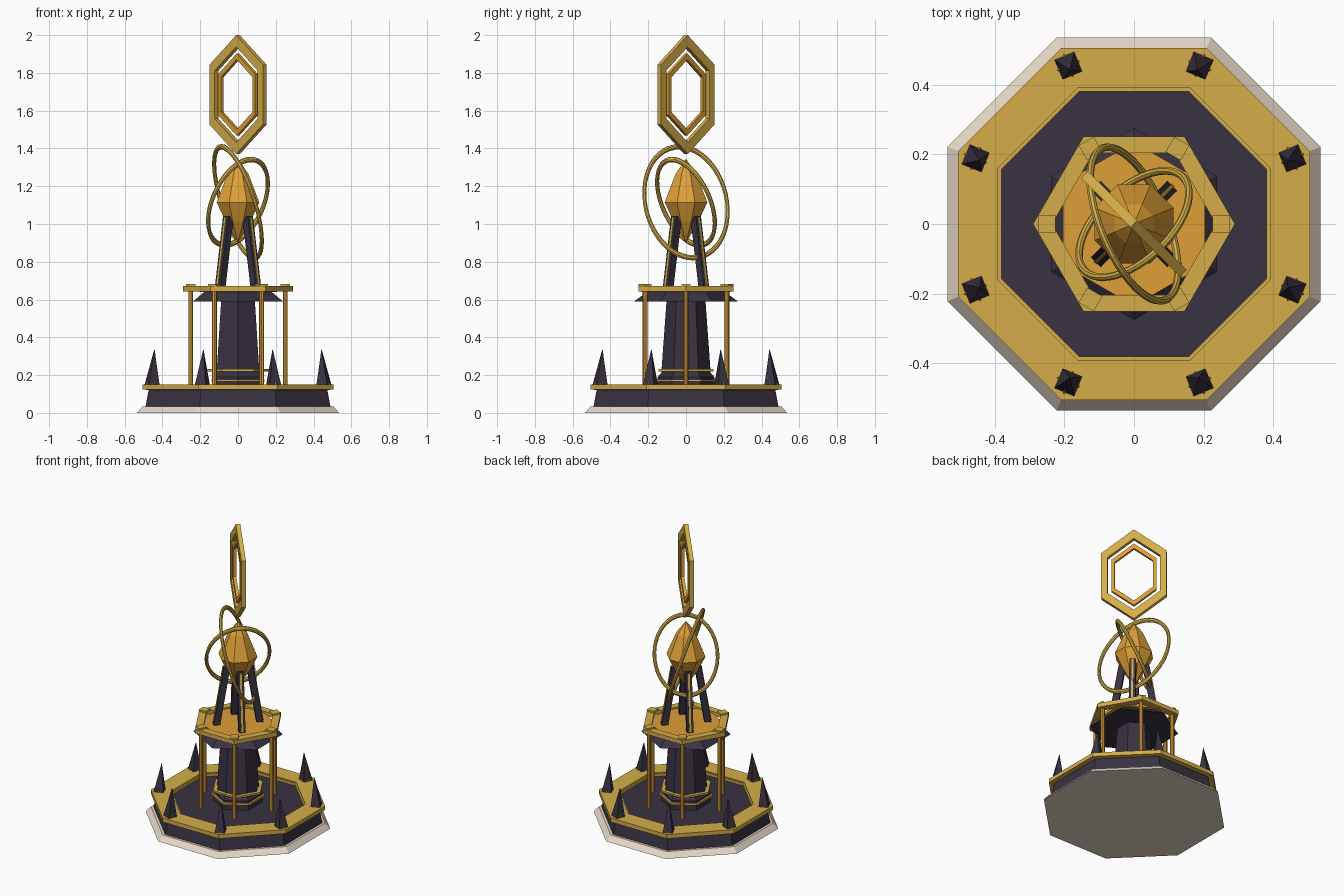
import bpy, bmesh
from math import cos, sin, pi, radians
from mathutils import Matrix, Vector

if "Cube" in bpy.data.objects:
    bpy.data.objects.remove(bpy.data.objects["Cube"])


def mat(name, col):
    m = bpy.data.materials.new(name)
    m.diffuse_color = (*col, 1)
    m.use_nodes = True
    m.node_tree.nodes["Principled BSDF"].inputs["Base Color"].default_value = m.diffuse_color
    return m


GOLD = mat("gold", (0.66, 0.42, 0.065))
AMBER = mat("amber", (0.73, 0.35, 0.038))
DARK = mat("dark_stone", (0.042, 0.032, 0.055))
CREAM = mat("pale_stone", (0.80, 0.70, 0.58))


def lathe(name, profile, n, material, rot=0.0, closed=False, matrix=None):
    """Revolve (radius, z) points in n flat sides; closed profiles make rings."""
    bm = bmesh.new()
    rows = []
    for r, z in profile:
        if r == 0:
            rows.append([bm.verts.new((0, 0, z))] * n)
        else:
            rows.append([bm.verts.new((r * cos(rot + 2 * pi * i / n), r * sin(rot + 2 * pi * i / n), z))
                         for i in range(n)])
    pairs = list(zip(rows, rows[1:]))
    if closed:
        pairs.append((rows[-1], rows[0]))
    for a, b in pairs:
        for i in range(n):
            j = (i + 1) % n
            bm.faces.new(list(dict.fromkeys((a[i], a[j], b[j], b[i]))))
    if not closed:
        for row, (r, _) in zip((rows[0], rows[-1]), (profile[0], profile[-1])):
            if r > 0:
                bm.faces.new(row)
    if matrix:
        bm.transform(matrix)
    bmesh.ops.recalc_face_normals(bm, faces=bm.faces)
    me = bpy.data.meshes.new(name)
    bm.to_mesh(me)
    bm.free()
    me.materials.append(material)
    ob = bpy.data.objects.new(name, me)
    bpy.context.collection.objects.link(ob)
    return ob


def ring(name, r_in, r_out, z0, z1, n, material, rot=0.0, matrix=None):
    return lathe(name, [(r_in, z0), (r_out, z0), (r_out, z1), (r_in, z1)], n, material, rot, True, matrix)


def beam(name, a, b, w, d, material):
    """Square bar from a to b, its width tangential and its depth radial."""
    a, b = Vector(a), Vector(b)
    z = (b - a).normalized()
    y = z.cross(Vector((a.x, a.y, 0))).normalized()
    x = y.cross(z)
    m = Matrix((x * d, y * w, z * (b - a).length)).transposed().to_4x4()
    m.translation = a
    return lathe(name, [(0.5 ** 0.5, 0), (0.5 ** 0.5, 1)], 4, material, pi / 4, matrix=m)


def polar(r, ang, z):
    return Vector((r * cos(ang), r * sin(ang), z))


E = pi / 8
A8 = 1 / cos(E)      # octagon apothem to corner radius

# Octagonal base
lathe("base_plinth", [(0.535 * A8, 0), (0.505 * A8, 0.035)], 8, CREAM, E)
lathe("base_body", [(0.49 * A8, 0.03), (0.472 * A8, 0.128)], 8, DARK, E)
lathe("base_gold_rim", [(0.39 * A8, 0.12), (0.505 * A8, 0.123), (0.505 * A8, 0.15),
                        (0.39 * A8, 0.15)], 8, GOLD, E, True)
ring("base_inner_trim", 0.38 * A8, 0.391 * A8, 0.12, 0.144, 8, GOLD, E)

# Corner spikes, leaning slightly inward, with gold feet
for i in range(8):
    a = E + i * pi / 4
    lean = Matrix.Translation(polar(0.492, a, 0.148)) @ Matrix.Rotation(a, 4, 'Z') \
        @ Matrix.Rotation(radians(-4), 4, 'Y')
    lathe("corner_spike", [(0.043, 0), (0, 0.192)], 4, DARK, pi / 4, matrix=lean)
    lathe("spike_foot", [(0.036, 0), (0, 0.09)], 4, GOLD, 0, matrix=lean)

# Hexagonal column with foot and two collars
H = pi / 6
lathe("column_foot", [(0.15, 0.12), (0.15, 0.19), (0.133, 0.21)], 6, DARK, H)
lathe("column", [(0.135, 0.15), (0.102, 0.61)], 6, DARK, H)
ring("lower_collar", 0.14, 0.163, 0.165, 0.178, 6, GOLD, H)
ring("upper_collar", 0.14, 0.168, 0.22, 0.232, 6, GOLD, 0)

# Platform: dark skirt, amber deck and gold frame
lathe("platform_skirt", [(0.275, 0.59), (0.20, 0.645)], 6, DARK, H)
lathe("platform_deck", [(0.235, 0.64), (0.235, 0.66)], 6, AMBER, H)
ring("platform_frame", 0.235, 0.29, 0.643, 0.671, 6, GOLD)

# Slim pillars with square caps
for i in range(6):
    a = i * pi / 3
    lathe("pillar", [(0.013, 0.125), (0.013, 0.65)], 8, AMBER,
          matrix=Matrix.Translation(polar(0.25, a, 0)))
    beam("pillar_cap", polar(0.25, a, 0.665), polar(0.25, a, 0.682), 0.05, 0.05, GOLD)

# Four leaning legs that hold the crystal, each with a gold strip
for i in range(4):
    a = pi / 4 + i * pi / 2
    beam("crystal_leg", polar(0.135, a, 0.655), polar(0.072, a, 1.04), 0.04, 0.04, DARK)
    beam("leg_strip", polar(0.154, a, 0.665), polar(0.093, a, 1.035), 0.012, 0.008, GOLD)

# Faceted crystal
lathe("crystal", [(0, 0.90), (0.072, 1.015), (0.122, 1.115), (0.06, 1.265), (0, 1.345)], 8, AMBER, E)

# Tilted orbit rings, stretched vertically
for name, R, n in (("outer_orbit", 0.236, (0.84, 0.35, 0.4)), ("inner_orbit", 0.195, (-0.585, 0.62, 0.52))):
    m = Matrix.Translation((0, 0, 1.115)) @ Matrix.Diagonal((1, 1, 1.36, 1)) \
        @ Vector(n).to_track_quat('Z', 'Y').to_matrix().to_4x4()
    t = 0.011
    section = [(R + t * cos(k * pi / 4), t * sin(k * pi / 4)) for k in range(8)]
    lathe(name, section, 48, GOLD, 0, True, m)

# Hexagonal halo pair, standing on the diagonal
s = 0.5 ** 0.5
halo = Matrix(((0, s, s, 0), (0, -s, s, 0), (1.36, 0, 0, 1.685), (0, 0, 0, 1)))
ring("halo_outer", 0.186, 0.2316, -0.014, 0.014, 6, GOLD, 0, halo)
ring("halo_inner", 0.136, 0.16, -0.01, 0.01, 6, AMBER, 0, halo)
